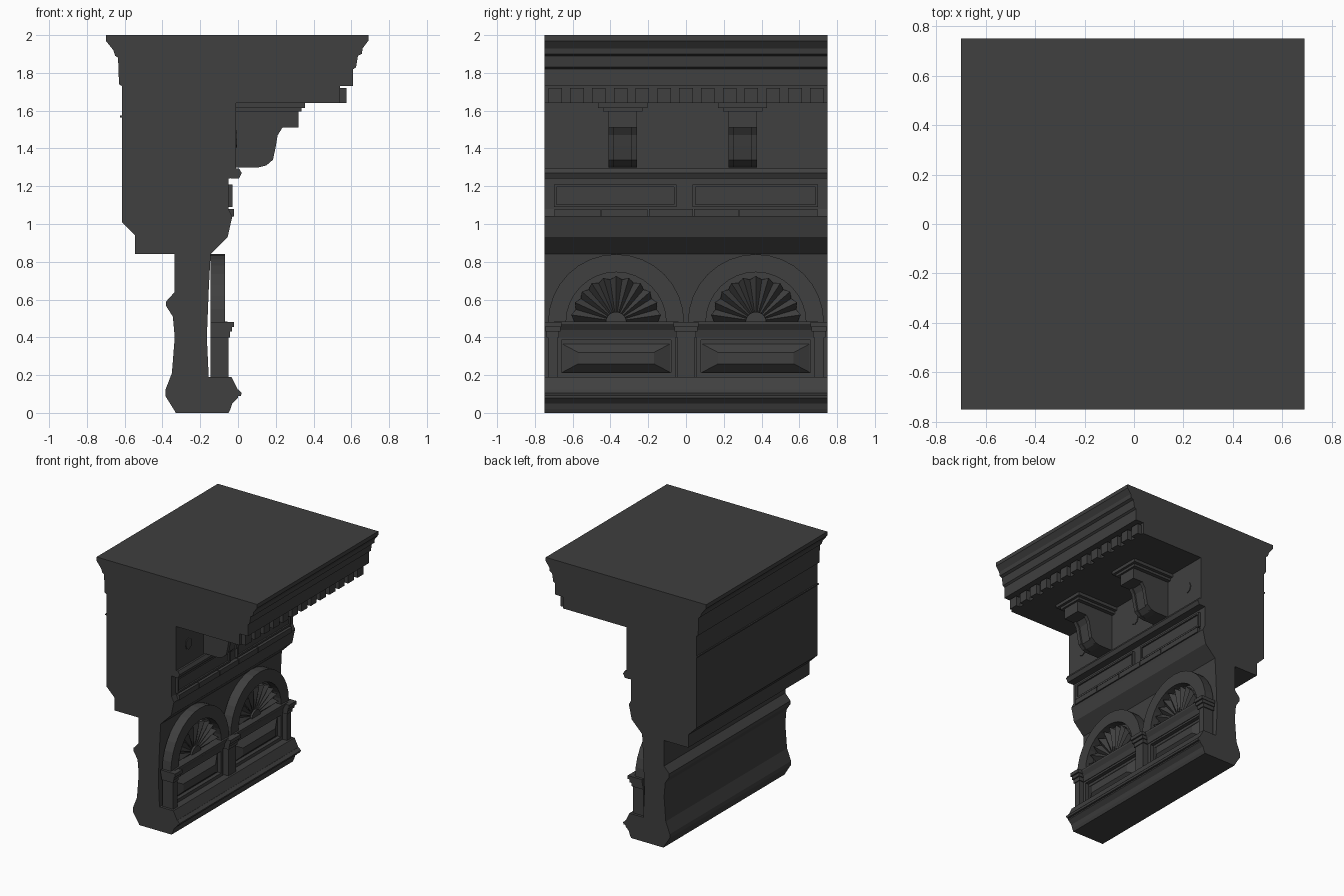
import bpy, bmesh, math

cube = bpy.data.objects.get("Cube")
if cube:
    bpy.data.objects.remove(cube)

stone = bpy.data.materials.new("dark grey stone")
stone.use_nodes = True
stone.diffuse_color = (0.05, 0.05, 0.05, 1)
stone.node_tree.nodes["Principled BSDF"].inputs["Base Color"].default_value = (0.05, 0.05, 0.05, 1)


def finish(name, bm):
    bmesh.ops.recalc_face_normals(bm, faces=bm.faces)
    mesh = bpy.data.meshes.new(name)
    bm.to_mesh(mesh)
    bm.free()
    mesh.materials.append(stone)
    obj = bpy.data.objects.new(name, mesh)
    bpy.context.collection.objects.link(obj)
    return obj


def prism(name, pts, start, end, axis):
    """Extrude an outline: (x, z) points along y, or (y, z) points along x."""
    bm = bmesh.new()
    place = (lambda p, t: (p[0], t, p[1])) if axis == "y" else (lambda p, t: (t, p[0], p[1]))
    a = [bm.verts.new(place(p, start)) for p in pts]
    b = [bm.verts.new(place(p, end)) for p in pts]
    bm.faces.new(a)
    bm.faces.new(b[::-1])
    for i in range(len(pts)):
        j = (i + 1) % len(pts)
        bm.faces.new((a[i], b[i], b[j], a[j]))
    return finish(name, bm)


def box(name, x, y, z):
    return prism(name, [(x[0], z[0]), (x[1], z[0]), (x[1], z[1]), (x[0], z[1])], y[0], y[1], "y")


def frame(name, x, y, z, w):
    """Rectangular border lying on a wall that faces +x."""
    box(name + "_lower_rail", x, y, (z[0], z[0] + w))
    box(name + "_upper_rail", x, y, (z[1] - w, z[1]))
    box(name + "_first_stile", x, (y[0], y[0] + w), (z[0] + w, z[1] - w))
    box(name + "_second_stile", x, (y[1] - w, y[1]), (z[0] + w, z[1] - w))


def arc(cy, cz, r, n):
    return [(cy + r * math.cos(math.pi * i / n), cz + r * math.sin(math.pi * i / n)) for i in range(n + 1)]


HALF = 0.75

# Main wall: base moulding, overhang, cornice and moulded back
front = [(-0.05, 0), (-0.04, 0.02), (-0.03, 0.05), (0.0, 0.08), (0.0, 0.12), (-0.035, 0.19),
         (-0.155, 0.19), (-0.165, 0.4), (-0.155, 0.65), (-0.145, 0.84), (-0.055, 0.93),
         (-0.035, 1.02), (-0.03, 1.04), (-0.05, 1.08), (-0.05, 1.24), (-0.01, 1.25), (-0.01, 1.64)]
cornice = [(0.54, 1.64), (0.54, 1.73), (0.61, 1.73), (0.61, 1.82), (0.625, 1.83),
           (0.635, 1.89), (0.655, 1.9), (0.66, 1.93), (0.69, 1.97), (0.69, 2.0)]
back = [(-0.7, 2.0), (-0.7, 1.97), (-0.66, 1.92), (-0.65, 1.89), (-0.635, 1.88), (-0.63, 1.74),
        (-0.615, 1.73), (-0.615, 1.01), (-0.545, 0.94), (-0.545, 0.84), (-0.335, 0.84),
        (-0.335, 0.64), (-0.38, 0.59), (-0.38, 0.565), (-0.345, 0.51), (-0.335, 0.4),
        (-0.35, 0.21), (-0.385, 0.12), (-0.385, 0.09), (-0.335, 0.01), (-0.33, 0)]
prism("wall_and_cornice", front + cornice + back, -HALF, HALF, "y")

# String courses
prism("string_course", [(-0.04, 1.24), (0.005, 1.24), (0.02, 1.27), (0.005, 1.295), (-0.04, 1.295)],
      -HALF, HALF, "y")
prism("base_bead", [(-0.02, 0.09), (0.015, 0.09), (0.02, 0.105), (0.0, 0.125), (-0.02, 0.12)],
      -HALF, HALF, "y")
box("back_fillet", (-0.625, -0.6), (-HALF, HALF), (1.565, 1.575))

# Dentils under the cornice
count = 13
pitch = 2 * HALF / count
for i in range(count):
    y = -HALF + (i + 0.5) * pitch
    box("dentil", (0.53, 0.575), (y - 0.036, y + 0.036), (1.64, 1.72))

# Scrolled brackets
scroll = [(-0.02, 1.3), (0.11, 1.3), (0.15, 1.31), (0.185, 1.34), (0.2, 1.41), (0.21, 1.47),
          (0.235, 1.51), (0.235, 1.6), (-0.02, 1.6)]
for y in (-0.335, 0.3):
    prism("bracket_scroll", [(x - 0.012 if x > 0 else x, z) for x, z in scroll], y - 0.05, y + 0.05, "y")
    for side in (-1, 1):
        edge = sorted((y + side * 0.045, y + side * 0.075))
        prism("bracket_cheek", scroll, edge[0], edge[1], "y")
    box("bracket_block", (-0.02, 0.32), (y - 0.075, y + 0.075), (1.51, 1.595))
    box("bracket_lower_cap", (-0.02, 0.335), (y - 0.105, y + 0.105), (1.595, 1.615))
    box("bracket_upper_cap", (-0.02, 0.355), (y - 0.13, y + 0.13), (1.615, 1.64))

# Rosettes between the brackets
for y in (-0.6, 0, 0.6):
    ring = [(y + 0.038 * math.cos(k * math.pi / 4), 1.45 + 0.045 * math.sin(k * math.pi / 4)) for k in range(8)]
    prism("rosette", ring, -0.02, -0.004, "x")

# Upper panels and block course
for y in ((-0.7, -0.05), (0.035, 0.7)):
    frame("upper_panel", (-0.06, -0.03), y, (1.09, 1.21), 0.014)
    box("upper_panel_field", (-0.06, -0.042), y, (1.09, 1.21))
joints = [-0.7, -0.45, -0.2, 0.04, 0.28, 0.7]
for a, b in zip(joints, joints[1:]):
    box("course_block", (-0.06, -0.02), (a + 0.003, b - 0.003), (1.04, 1.08))

# Arches with fans over bevelled panels
for side in (-1, 1):
    cy, cz = side * 0.37, 0.48
    outer, inner = arc(cy, cz, 0.36, 16), arc(cy, cz, 0.265, 16)
    prism("arch", outer + inner[::-1], -0.145, -0.07, "x")
    prism("arch_backing", arc(cy, cz, 0.3, 16), -0.145, -0.13, "x")

    # Fluted fan
    bm = bmesh.new()
    hub, rim, foot = [], [], []
    flutes = 22
    for i in range(flutes + 1):
        t = math.pi * i / flutes
        ridge = i % 2
        for row, r, x in ((hub, 0.05, -0.115), (rim, 0.24 if ridge else 0.222, -0.075 if ridge else -0.12),
                          (foot, 0.24 if ridge else 0.222, -0.132)):
            row.append(bm.verts.new((x, cy + r * math.cos(t), cz + 0.005 + r * math.sin(t))))
    for i in range(flutes):
        bm.faces.new((hub[i], rim[i], rim[i + 1], hub[i + 1]))
        bm.faces.new((rim[i], foot[i], foot[i + 1], rim[i + 1]))
    finish("fan", bm)
    prism("fan_hub", arc(cy, cz, 0.055, 10), -0.135, -0.1, "x")

    # Sill below the arch
    prism("sill", [(-0.145, 0.4), (-0.085, 0.4), (-0.075, 0.44), (-0.055, 0.47), (-0.055, 0.485), (-0.145, 0.485)],
          cy - 0.33, cy + 0.33, "y")

    # Panel with bevelled raised centre
    box("panel_backing", (-0.145, -0.12), (cy - 0.33, cy + 0.33), (0.19, 0.41))
    frame("panel", (-0.125, -0.09), (cy - 0.315, cy + 0.315), (0.19, 0.41), 0.025)
    bm = bmesh.new()
    rows = []
    for w, h, x in ((0.285, 0.075, -0.12), (0.2, 0.03, -0.075)):
        rows.append([bm.verts.new((x, cy + a * w, 0.29 + b * h)) for a, b in ((-1, -1), (1, -1), (1, 1), (-1, 1))])
    bm.faces.new(rows[1])
    for i in range(4):
        j = (i + 1) % 4
        bm.faces.new((rows[0][i], rows[0][j], rows[1][j], rows[1][i]))
    finish("panel_centre", bm)

# Piers and their capitals
for name, y, w in (("centre", 0, 0.045), ("right", -0.705, 0.025), ("left", 0.705, 0.025)):
    box(name + "_pier", (-0.145, -0.05), (y - w, y + w), (0.19, 0.42))
    for x, grow, z in ((-0.043, 0.008, (0.4, 0.43)), (-0.032, 0.015, (0.43, 0.455)), (-0.02, 0.02, (0.455, 0.482))):
        box(name + "_capital", (-0.145, x), (y - w - grow, y + w + grow), z)
